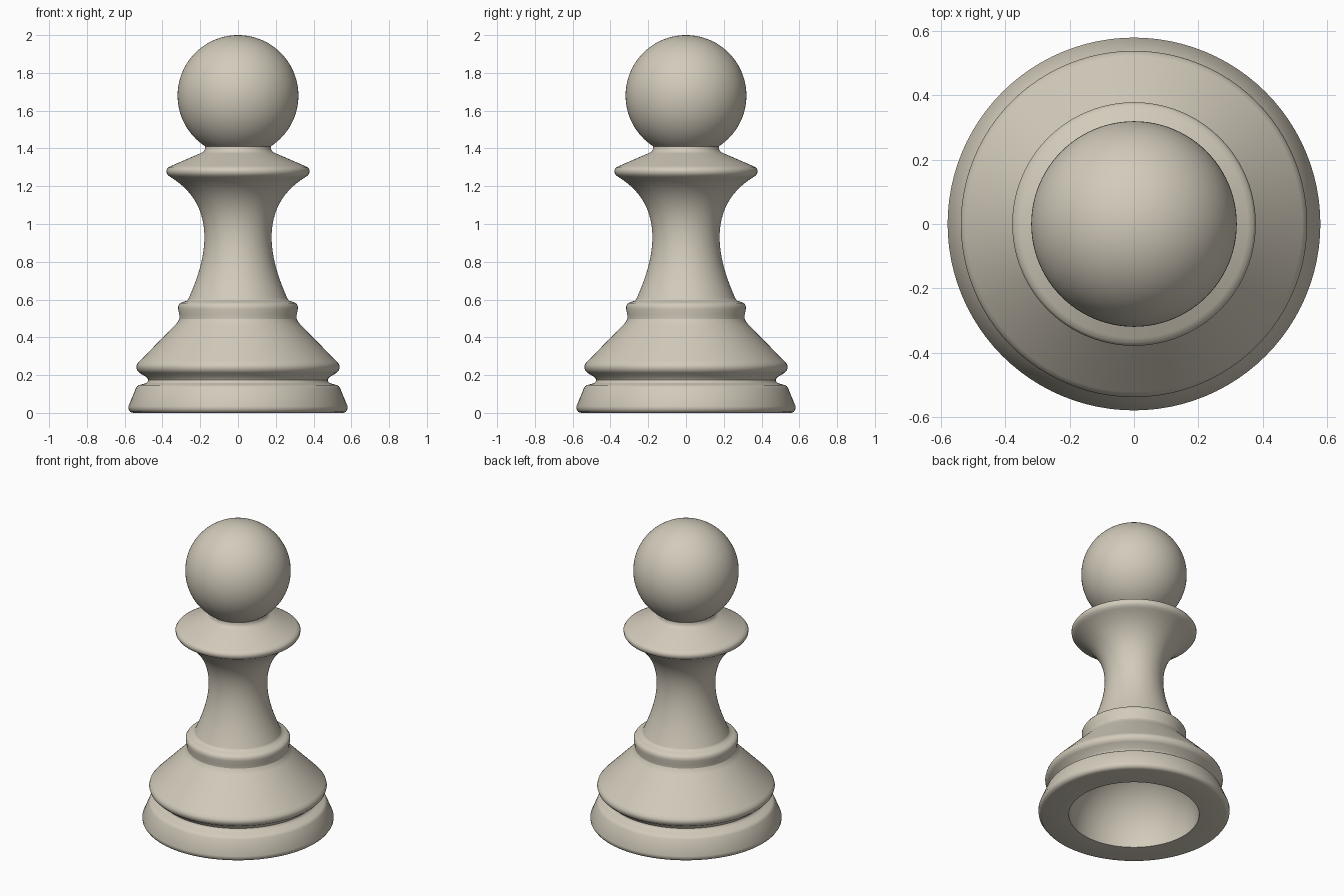
import bpy
import bmesh
from math import sin, cos, pi, radians
from mathutils import Vector
from mathutils.geometry import interpolate_bezier

SEGMENTS = 96

cube = bpy.data.objects.get("Cube")
if cube:
    bpy.data.objects.remove(cube, do_unlink=True)

COLOUR = (0.65, 0.60, 0.50, 1)
ivory = bpy.data.materials.new("ivory")
ivory.use_nodes = True
ivory.diffuse_color = COLOUR
shader = ivory.node_tree.nodes["Principled BSDF"]
shader.inputs["Base Color"].default_value = COLOUR
shader.inputs["Roughness"].default_value = 0.6


def arc(radius, height, start, end, steps):
    """Profile points (r, z) on a circle centred on the axis."""
    angles = [radians(start + (end - start) * i / steps) for i in range(steps + 1)]
    return [(radius * cos(a), height + radius * sin(a)) for a in angles]


def bezier(*points):
    return [p[:2] for p in interpolate_bezier(*[Vector(p) for p in points], 16)]


def lathe(name, profile):
    """Turn a profile round the z axis; points on the axis become poles."""
    bm = bmesh.new()
    rings = []
    for r, z in profile:
        if r < 1e-4:
            rings.append([bm.verts.new((0, 0, z))] * SEGMENTS)
        else:
            turns = [2 * pi * i / SEGMENTS for i in range(SEGMENTS)]
            rings.append([bm.verts.new((r * cos(t), r * sin(t), z)) for t in turns])
    for low, high in zip(rings, rings[1:]):
        for i in range(SEGMENTS):
            j = (i + 1) % SEGMENTS
            corners = [low[i], low[j], high[j], high[i]]
            bm.faces.new(list(dict.fromkeys(corners)))
    mesh = bpy.data.meshes.new(name)
    bm.to_mesh(mesh)
    bm.free()
    mesh.materials.append(ivory)
    obj = bpy.data.objects.new(name, mesh)
    bpy.context.collection.objects.link(obj)
    bpy.ops.object.select_all(action="DESELECT")
    obj.select_set(True)
    bpy.context.view_layer.objects.active = obj
    bpy.ops.object.shade_smooth_by_angle(angle=radians(40))
    return obj


# Foot with a domed hollow underneath
lathe("foot", arc(0.395, 0, 90, 0, 20) + [
    (0.555, 0), (0.57, 0.005), (0.579, 0.018), (0.58, 0.035),
    (0.541, 0.13), (0.535, 0.14), (0.525, 0.147),
    (0.49, 0.156), (0.479, 0.163), (0.475, 0.174)])

# Sloping skirt above the groove
lathe("skirt", [
    (0.475, 0.174), (0.482, 0.188), (0.522, 0.212), (0.534, 0.225),
    (0.539, 0.243), (0.535, 0.258), (0.523, 0.272),
    (0.33, 0.468), (0.318, 0.482), (0.31, 0.498)])

# Raised band at the bottom of the stem
lathe("band", [
    (0.31, 0.498), (0.311, 0.52), (0.317, 0.55), (0.316, 0.568),
    (0.307, 0.581), (0.29, 0.588), (0.27, 0.594), (0.262, 0.605)])

# Waisted stem
lower = bezier((0.262, 0.605), (0.215, 0.71), (0.178, 0.82), (0.178, 0.93))
upper = bezier((0.178, 0.93), (0.178, 1.06), (0.23, 1.17), (0.355, 1.247))
lathe("stem", lower + upper[1:])

# Flared collar and short neck
lathe("collar", [
    (0.355, 1.247), (0.37, 1.257), (0.378, 1.27), (0.379, 1.286),
    (0.371, 1.298), (0.355, 1.307), (0.2, 1.374), (0.183, 1.383),
    (0.175, 1.395), (0.174, 1.411)])

# Ball head
lathe("head", arc(0.32, 1.68, -57.2, 90, 40))
